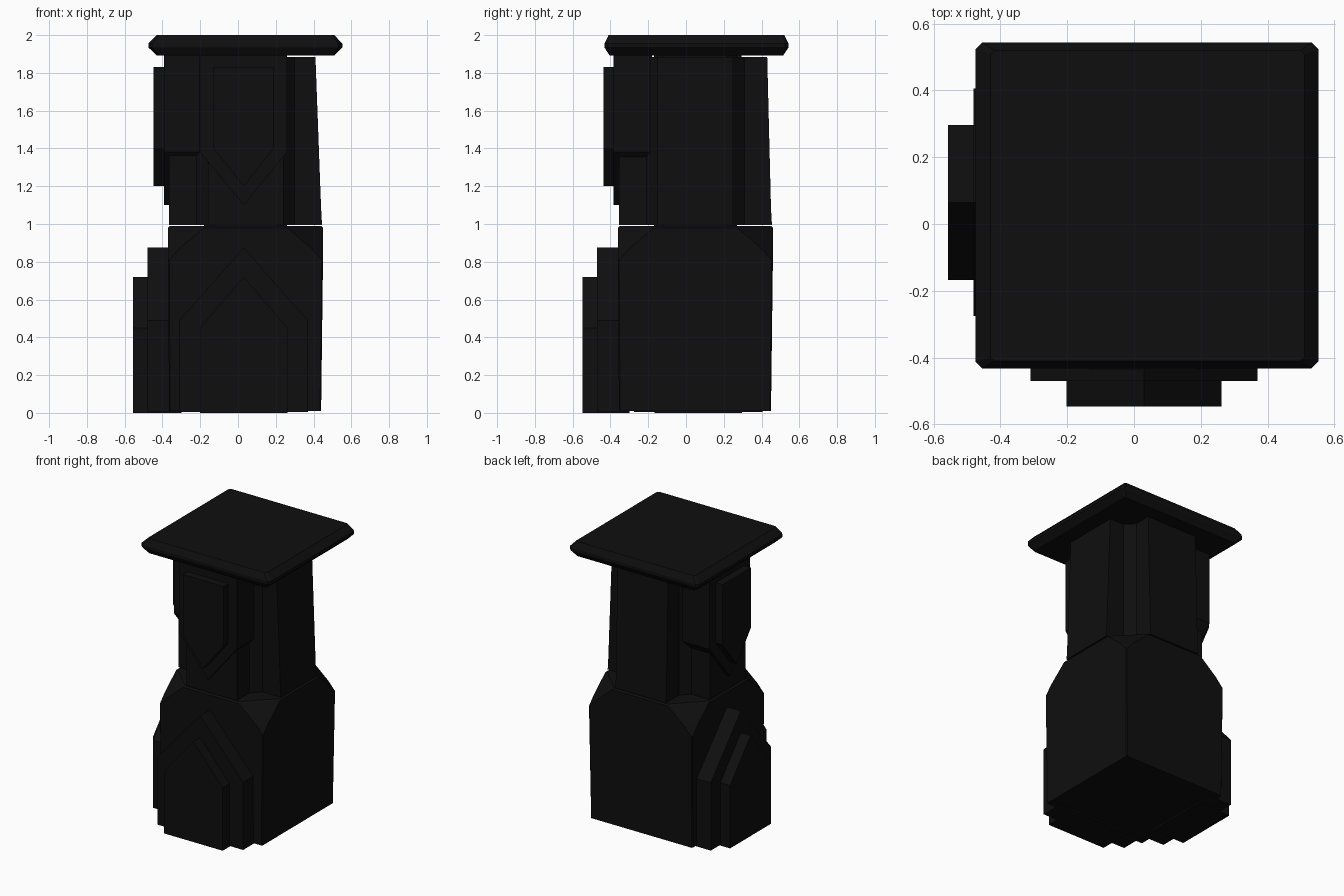
import bpy
import bmesh

old = bpy.data.objects.get("Cube")
if old:
    bpy.data.objects.remove(old)

mat = bpy.data.materials.new("black_stone")
mat.use_nodes = True
tone = (0.0045, 0.0045, 0.0045, 1)
mat.diffuse_color = tone
mat.node_tree.nodes["Principled BSDF"].inputs["Base Color"].default_value = tone


def loft(name, rings):
    """Skin a closed solid through rings of equal point count."""
    bm = bmesh.new()
    loops = [[bm.verts.new(p) for p in ring] for ring in rings]
    n = len(loops[0])
    for low, high in zip(loops, loops[1:]):
        for i in range(n):
            j = (i + 1) % n
            bm.faces.new((low[i], low[j], high[j], high[i]))
    bm.faces.new(loops[0][::-1])
    bm.faces.new(loops[-1])
    bmesh.ops.recalc_face_normals(bm, faces=bm.faces)
    mesh = bpy.data.meshes.new(name)
    bm.to_mesh(mesh)
    bm.free()
    mesh.materials.append(mat)
    obj = bpy.data.objects.new(name, mesh)
    bpy.context.collection.objects.link(obj)
    return obj


def cut_square(x0, x1, y0, y1, z, cut):
    """Rectangle with its four corners cut off."""
    return [(x1, y0 + cut, z), (x1, y1 - cut, z), (x1 - cut, y1, z), (x0 + cut, y1, z),
            (x0, y1 - cut, z), (x0, y0 + cut, z), (x0 + cut, y0, z), (x1 - cut, y0, z)]


def cross(x0, x1, y0, y1, z, arm=0.2, inner=0.26):
    """Cross section with chamfered inside corners."""
    cx, cy = 0.04, 0.05
    ring = []
    for sx, sy in ((1, 1), (-1, 1), (-1, -1), (1, -1)):
        ex, ey = (x1 if sx > 0 else x0), (y1 if sy > 0 else y0)
        ax, ay = cx + sx * arm, cy + sy * arm
        bx, by = cx + sx * inner, cy + sy * inner
        corner = [(ex, ay, z), (bx, ay, z), (ax, by, z), (ax, ey, z)]
        ring += corner if sx == sy else corner[::-1]
    return ring


def panel(name, side, half, base, shoulder, tip, face, back):
    """Pointed slab, extruded inward from a front or right face."""
    outline = [(-half, base), (half, base), (half, shoulder), (0, tip), (-half, shoulder)]
    if side == "front":
        rings = [[(0.03 + u, d, z) for u, z in outline] for d in (face, back)]
    else:
        rings = [[(d, 0.065 + u, z) for u, z in outline] for d in (face - 0.01, back)]
    loft(f"{side}_{name}", rings)


# Pedestal with sloped upper corners
loft("pedestal", [
    cut_square(-0.365, 0.44, -0.355, 0.45, 0.01, 0.006),
    cut_square(-0.37, 0.45, -0.36, 0.46, 0.81, 0.006),
    cut_square(-0.37, 0.45, -0.36, 0.46, 0.87, 0.06),
    cut_square(-0.37, 0.45, -0.36, 0.46, 0.98, 0.19),
    cut_square(-0.36, 0.44, -0.35, 0.45, 0.99, 0.185)])

# Notched shaft and the core that joins it to pedestal and cap
loft("shaft", [
    cross(-0.365, 0.445, -0.355, 0.455, 0.995),
    cross(-0.365, 0.44, -0.355, 0.45, 1.08),
    cross(-0.365, 0.41, -0.355, 0.43, 1.885)])
loft("core", [cut_square(-0.18, 0.26, -0.17, 0.27, z, 0.05) for z in (0.9, 1.95)])

# Stepped pointed panels on the two decorated faces
for side in ("front", "right"):
    panel("lower_outer_panel", side, 0.34, 0.005, 0.49, 0.875, -0.47, -0.3)
    panel("lower_inner_panel", side, 0.232, 0, 0.45, 0.72, -0.547, -0.3)
    panel("upper_outer_panel", side, 0.23, 1.9, 1.38, 1.1, -0.383, -0.18)
    panel("upper_inner_panel", side, 0.16, 1.83, 1.4, 1.2, -0.437, -0.3)

# Cap slab with a pointed rim
loft("cap", [
    cut_square(-0.43, 0.51, -0.405, 0.515, 1.893, 0.012),
    cut_square(-0.475, 0.552, -0.432, 0.543, 1.935, 0.02),
    cut_square(-0.475, 0.552, -0.432, 0.543, 1.955, 0.02),
    cut_square(-0.43, 0.51, -0.41, 0.52, 2.0, 0.012)])
